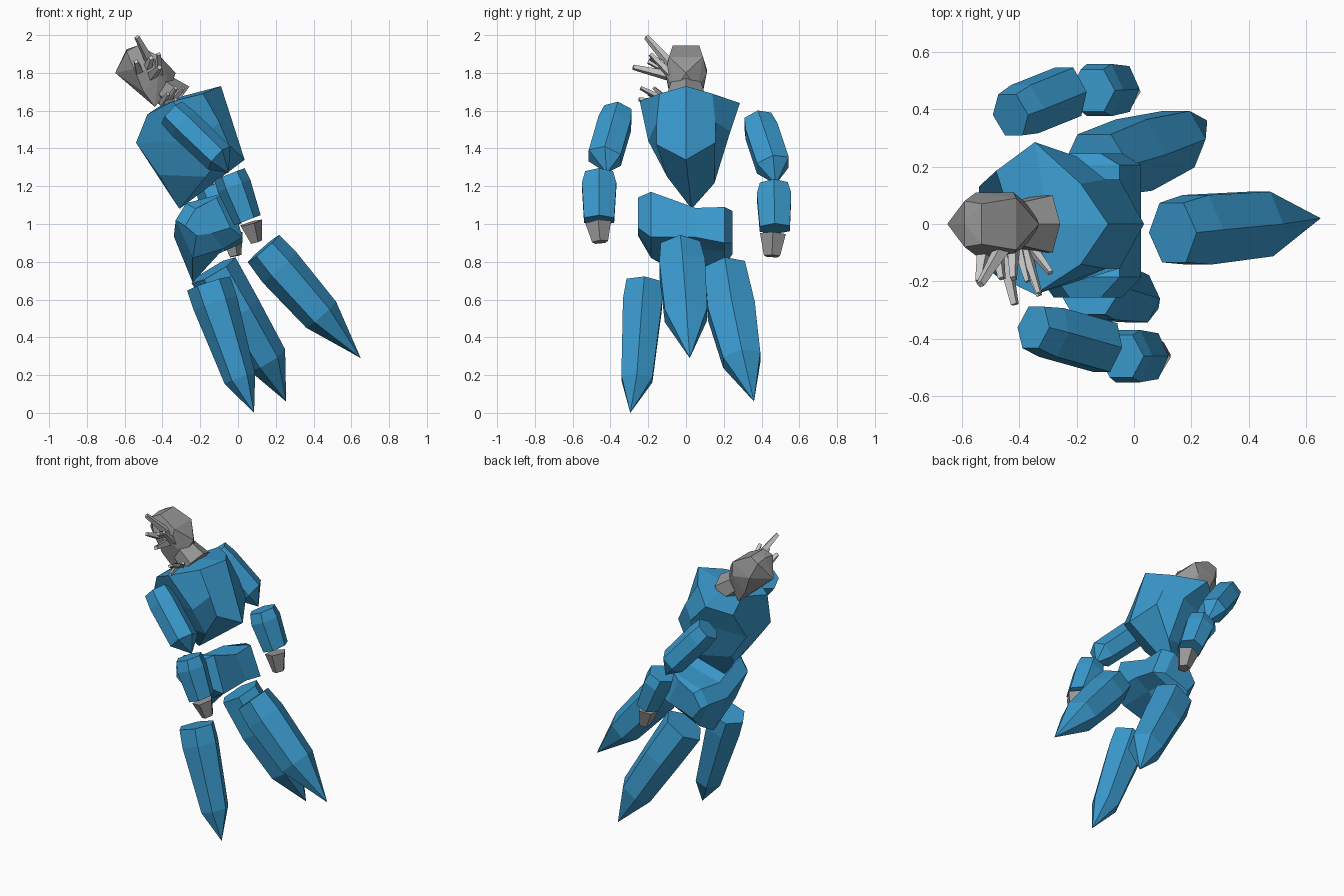
import bpy, bmesh, math
from mathutils import Vector


def material(name, rgb):
    m = bpy.data.materials.new(name)
    m.diffuse_color = (*rgb, 1)
    return m


BLUE = material("suit blue", (0.042, 0.32, 0.61))
GREY = material("stone grey", (0.31, 0.31, 0.31))
PALE = material("pale grey", (0.58, 0.58, 0.58))


def finish(bm, name, mat):
    bmesh.ops.recalc_face_normals(bm, faces=bm.faces[:])
    me = bpy.data.meshes.new(name)
    bm.to_mesh(me)
    bm.free()
    me.materials.append(mat)
    ob = bpy.data.objects.new(name, me)
    bpy.context.collection.objects.link(ob)
    return ob


def skin(bm, rings):
    """Bridge equal rings of vertices, closing both ends."""
    for a, b in zip(rings, rings[1:]):
        n = len(a)
        for i in range(n):
            j = (i + 1) % n
            bm.faces.new((a[i], a[j], b[j], b[i]))
    bm.faces.new(rings[0])
    bm.faces.new(rings[-1])


def loft(name, mat, rings, ridge=False):
    """Loft through point rings; ridge folds the first end face along its middle."""
    bm = bmesh.new()
    vs = [[bm.verts.new(p) for p in ring] for ring in rings]
    skin(bm, vs)
    if ridge:
        bmesh.ops.connect_verts(bm, verts=[vs[0][0], vs[0][len(vs[0]) // 2]])
    return finish(bm, name, mat)


def limb(name, mat, stations, tip=None, sides=6, twist=0.0):
    """Faceted limb through (centre, half width across y, half depth) stations."""
    bm = bmesh.new()
    axis = (Vector(stations[-1][0]) - Vector(stations[0][0])).normalized()
    ref = Vector((0, 1, 0)) if abs(axis.y) < 0.8 else Vector((0, 0, 1))
    u = (ref - axis * ref.dot(axis)).normalized()
    v = axis.cross(u)
    rings = []
    for c, ru, rv in stations:
        ring = []
        for i in range(sides):
            a = twist + math.tau * i / sides
            ring.append(bm.verts.new(Vector(c) + u * ru * math.sin(a) + v * rv * math.cos(a)))
        rings.append(ring)
    skin(bm, rings)
    if tip:
        end = [f for f in bm.faces if set(f.verts) == set(rings[-1])]
        bmesh.ops.delete(bm, geom=end, context='FACES_ONLY')
        t = bm.verts.new(tip)
        for i in range(sides):
            bm.faces.new((rings[-1][i], rings[-1][(i + 1) % sides], t))
    return finish(bm, name, mat)


def hull(name, mat, points):
    """Convex faceted lump."""
    bm = bmesh.new()
    for p in points:
        bm.verts.new(p)
    bmesh.ops.convex_hull(bm, input=bm.verts[:])
    loose = [v for v in bm.verts if not v.link_faces]
    bmesh.ops.delete(bm, geom=loose, context='VERTS')
    return finish(bm, name, mat)


def mirrored(points):
    return [(x, s * y, z) for x, y, z in points for s in (1, -1)]


# torso: ridged chest plate, widest ring through the shoulders, narrower back
loft("torso", BLUE, [
    [(-0.09, 0, 1.73), (-0.185, 0.14, 1.69), (-0.10, 0.155, 1.54), (-0.05, 0.155, 1.43),
     (0.035, 0, 1.34), (-0.05, -0.155, 1.42), (-0.10, -0.155, 1.54), (-0.185, -0.14, 1.69)],
    [(-0.30, 0, 1.675), (-0.345, 0.285, 1.64), (-0.20, 0.235, 1.49), (-0.15, 0.15, 1.215),
     (-0.31, 0.03, 1.08), (-0.17, -0.10, 1.25), (-0.20, -0.20, 1.44), (-0.345, -0.245, 1.65)],
    [(-0.42, 0, 1.62), (-0.48, 0.185, 1.58), (-0.54, 0.13, 1.43), (-0.42, 0.12, 1.26),
     (-0.37, 0.02, 1.17), (-0.42, -0.10, 1.26), (-0.54, -0.13, 1.43), (-0.48, -0.18, 1.58)]],
     ridge=True)

# pelvis: cross-sections across y, saddle on top and a crotch lobe in the middle
# each station: y, back x, front x, top drop, front edge, underside and lowest heights
loft("pelvis", BLUE, [
    [(back, y, 1.02 - d), (back + 0.055, y, 1.11 - d), (front - 0.075, y, 1.17 - d),
     (front, y, edge), (front - 0.10, y, under), (max(back, -0.30) + 0.06, y, low)]
    for y, back, front, d, edge, under, low in (
        (-0.255, -0.28, -0.04, 0.03, 0.98, 0.95, 0.94), (-0.185, -0.33, 0.025, 0.0, 0.93, 0.87, 0.82),
        (0.05, -0.34, 0.025, 0.085, 0.93, 0.87, 0.69), (0.205, -0.31, 0.025, 0.08, 0.90, 0.855, 0.78),
        (0.245, -0.28, -0.04, 0.10, 0.90, 0.87, 0.84))])

# neck and head
limb("neck", GREY, [((-0.31, 0, 1.655), 0.115, 0.09), ((-0.44, 0, 1.75), 0.08, 0.07)])
hull("head", GREY, mirrored([(-0.59, 0.08, 1.915), (-0.53, 0.07, 1.945), (-0.41, 0.09, 1.885),
                             (-0.55, 0.11, 1.82), (-0.42, 0.11, 1.80), (-0.36, 0.06, 1.71),
                             (-0.44, 0.07, 1.62), (-0.50, 0.09, 1.70)])
     + [(-0.65, 0, 1.80), (-0.33, 0, 1.80), (-0.59, 0, 1.925)])

# three legs: flat top, full lower ring, pointed foot
limb("front_leg", BLUE, [((-0.155, -0.22, 0.685), 0.11, 0.12), ((-0.12, -0.23, 0.58), 0.12, 0.12),
                         ((0.01, -0.26, 0.18), 0.095, 0.085)], (0.085, -0.295, 0.0))
limb("back_leg", BLUE, [((-0.13, 0.205, 0.755), 0.125, 0.135), ((0.0, 0.24, 0.54), 0.145, 0.125),
                        ((0.155, 0.295, 0.28), 0.115, 0.11)], (0.255, 0.36, 0.06))
limb("side_leg", BLUE, [((0.135, -0.03, 0.87), 0.12, 0.11), ((0.22, -0.02, 0.77), 0.14, 0.12),
                        ((0.44, 0.0, 0.52), 0.13, 0.105)], (0.65, 0.02, 0.29))

# arms: upper arm, forearm and tapered hand, second arm set further back and lower
for side, upper, fore, hand in (
    ("front", ((-0.35, -0.36, 1.59), (-0.10, -0.43, 1.35), (-0.05, -0.42, 1.27)),
     ((-0.045, -0.46, 1.265), (0.05, -0.46, 1.02)), ((0.065, -0.465, 1.005), (0.095, -0.455, 0.905))),
    ("back", ((-0.43, 0.38, 1.55), (-0.23, 0.46, 1.31), (-0.18, 0.475, 1.21)),
     ((-0.145, 0.465, 1.205), (-0.05, 0.47, 0.975)), ((-0.04, 0.46, 0.945), (-0.015, 0.455, 0.83))),
):
    top, low, tip = upper
    limb(side + "_upper_arm", BLUE, [(top, 0.085, 0.08), (Vector(top).lerp(Vector(low), 0.25), 0.10, 0.088),
                                     (low, 0.10, 0.085)], tip)
    a, b = (Vector(p) for p in fore)
    limb(side + "_forearm", BLUE, [(a, 0.085, 0.085), (a.lerp(b, 0.25), 0.105, 0.092), (b, 0.092, 0.075)])
    limb(side + "_hand", GREY, [(hand[0], 0.072, 0.065), (hand[1], 0.045, 0.034)], sides=5)

# spikes sprouting from the face, and smaller ones at the neck
spikes = [((-0.45, -0.07, 1.83), (-0.535, -0.21, 1.99), 0.030),
          ((-0.46, -0.07, 1.78), (-0.415, -0.28, 1.83), 0.030),
          ((-0.48, -0.07, 1.82), (-0.46, -0.19, 1.88), 0.028),
          ((-0.52, -0.07, 1.80), (-0.54, -0.20, 1.86), 0.028),
          ((-0.42, -0.07, 1.78), (-0.42, -0.19, 1.90), 0.026),
          ((-0.38, -0.08, 1.64), (-0.33, -0.24, 1.72), 0.022),
          ((-0.36, -0.08, 1.64), (-0.29, -0.17, 1.72), 0.022),
          ((-0.38, -0.10, 1.64), (-0.33, -0.25, 1.66), 0.022),
          ((-0.40, -0.08, 1.64), (-0.37, -0.20, 1.69), 0.022)]
for i, (base, end, r) in enumerate(spikes):
    limb("spike_%d" % (i + 1), PALE, [(base, r, r), (end, r * 0.5, r * 0.5)], sides=4, twist=0.4)
